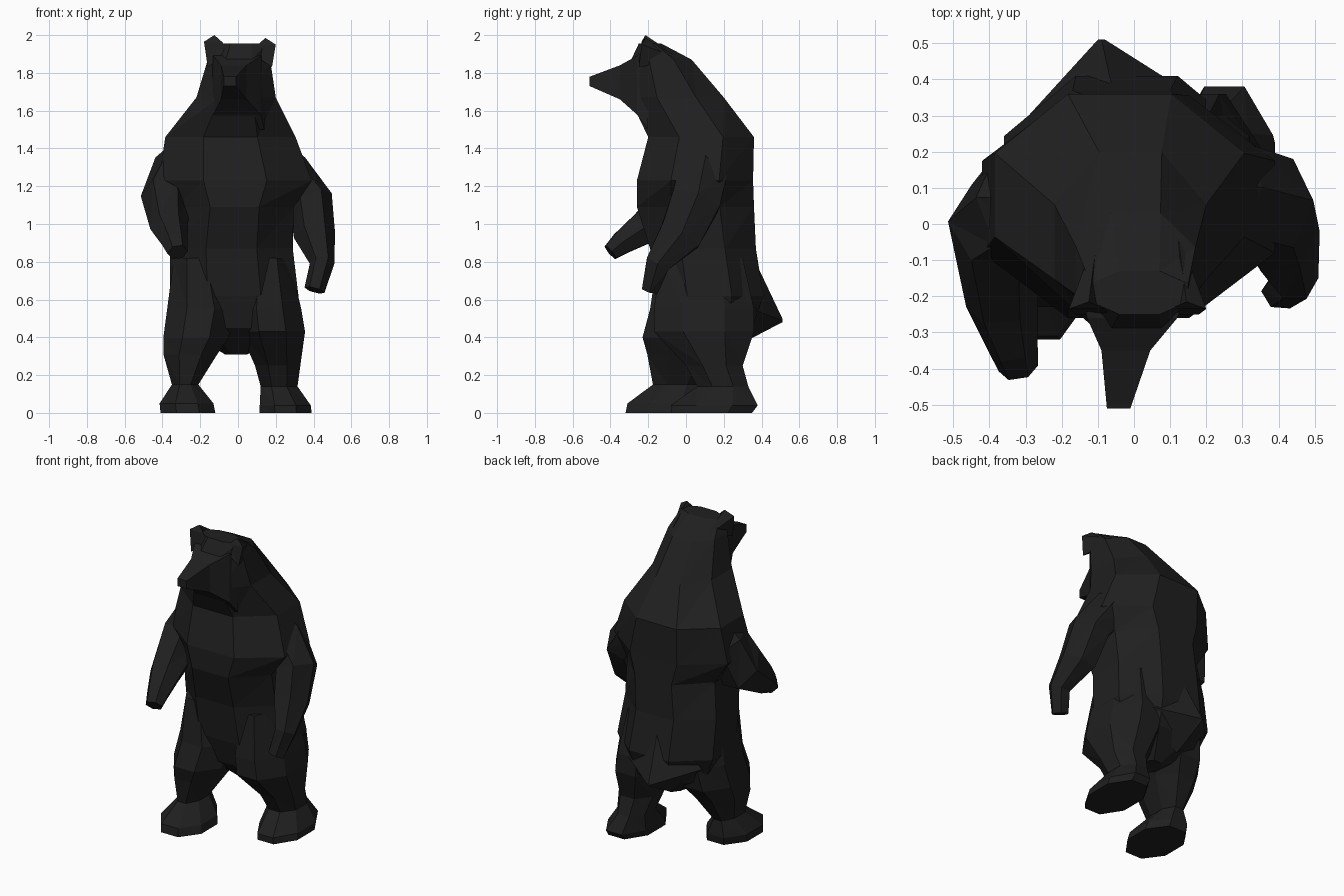
import bpy, bmesh, math
from mathutils import Vector

fur = bpy.data.materials.new("dark_fur")
fur.diffuse_color = (0.014, 0.014, 0.014, 1)


def skin(name, rings):
    """Closed flat-faced mesh through equal-length rings of points."""
    bm = bmesh.new()
    vr = [[bm.verts.new(p) for p in r] for r in rings]
    n = len(vr[0])
    for a, b in zip(vr, vr[1:]):
        for i in range(n):
            j = (i + 1) % n
            # Split each panel into triangles for the faceted look
            bm.faces.new((a[i], a[j], b[j]))
            bm.faces.new((a[i], b[j], b[i]))
    bm.faces.new(vr[0])
    bm.faces.new(vr[-1])
    bmesh.ops.recalc_face_normals(bm, faces=bm.faces)
    me = bpy.data.meshes.new(name)
    bm.to_mesh(me)
    bm.free()
    me.materials.append(fur)
    ob = bpy.data.objects.new(name, me)
    bpy.context.collection.objects.link(ob)
    return ob


def loft(name, sections, axis="z", n=8):
    """Sections are (level, u0, u1, v0, v1); polygon flats touch the limits."""
    rings = []
    for t, u0, u1, v0, v1 in sections:
        ring = []
        for k in range(n):
            a = 2 * math.pi * (k + 0.5) / n
            c = math.cos(math.pi / n)
            u = (u0 + u1) / 2 + (u1 - u0) / 2 * max(-1, min(1, math.cos(a) / c))
            v = (v0 + v1) / 2 + (v1 - v0) / 2 * max(-1, min(1, math.sin(a) / c))
            ring.append((u, v, t) if axis == "z" else (u, t, v))
        rings.append(ring)
    return skin(name, rings)


def limb(name, path, n=6):
    """Path points are (x, y, z, side radius, depth radius)."""
    pts = [Vector(p[:3]) for p in path]
    rings = []
    for i, p in enumerate(path):
        d = (pts[min(i + 1, len(pts) - 1)] - pts[max(i - 1, 0)]).normalized()
        depth = d.cross(Vector((1, 0, 0))).normalized()
        side = depth.cross(d)
        rings.append([pts[i] + side * p[3] * math.cos(2 * math.pi * k / n)
                      + depth * p[4] * math.sin(2 * math.pi * k / n) for k in range(n)])
    return skin(name, rings)


# Trunk, neck and skull; the chest flares out into the shoulders
body = loft("bear_body", [
    (0.31, -0.07, 0.05, 0.04, 0.20),
    (0.45, -0.29, 0.26, -0.11, 0.35),
    (0.62, -0.36, 0.32, -0.16, 0.41),
    (0.87, -0.36, 0.29, -0.19, 0.37),
    (1.09, -0.33, 0.295, -0.26, 0.36),
    (1.23, -0.42, 0.39, -0.26, 0.355),
    (1.46, -0.385, 0.305, -0.20, 0.36),
    (1.67, -0.22, 0.20, -0.30, 0.20),
    (1.87, -0.16, 0.17, -0.29, 0.03),
    (1.955, -0.12, 0.15, -0.25, -0.13)])

# Muzzle, turned slightly to one side
parts = [loft("muzzle", [
    (-0.20, -0.14, 0.14, 1.50, 1.90),
    (-0.26, -0.13, 0.12, 1.58, 1.89),
    (-0.35, -0.09, 0.045, 1.66, 1.84),
    (-0.51, -0.075, -0.01, 1.73, 1.78)], axis="y", n=4)]

# Ears: wedges running back into the nape
for name, xo, xi, s, top in (("right_ear", -0.18, -0.07, 1, 2.0),
                             ("left_ear", 0.20, 0.09, -1, 1.985)):
    parts.append(skin(name, [
        [(xo + 0.02 * s, -0.25, 1.83), (xi, -0.25, 1.89), (xo + 0.08 * s, -0.02, 1.87)],
        [(xo, -0.235, top - 0.035), (xi - 0.01 * s, -0.235, top - 0.04),
         (xo + 0.055 * s, -0.215, top)]]))

# Rump rising to a stub tail
parts.append(skin("tail", [
    [(-0.31, 0.28, 0.56), (-0.09, 0.28, 0.36), (0.22, 0.32, 0.56), (-0.05, 0.33, 0.88)],
    [(-0.10, 0.51, 0.49), (-0.09, 0.51, 0.48), (-0.08, 0.51, 0.49), (-0.09, 0.51, 0.50)]]))

# Right leg steps forward, left leg trails behind; feet are low wedges
parts.append(loft("right_leg", [
    (0.82, -0.34, -0.10, -0.15, 0.25),
    (0.55, -0.375, -0.02, -0.19, 0.28),
    (0.40, -0.395, -0.05, -0.23, 0.25),
    (0.31, -0.395, -0.11, -0.205, 0.18),
    (0.15, -0.35, -0.21, -0.175, 0.08),
    (0.05, -0.415, -0.13, -0.31, 0.09),
    (0.00, -0.41, -0.12, -0.32, 0.08)]))
parts.append(loft("left_leg", [
    (0.82, 0.05, 0.27, -0.13, 0.30),
    (0.55, 0.00, 0.335, -0.17, 0.36),
    (0.43, 0.01, 0.355, -0.17, 0.36),
    (0.25, 0.09, 0.33, 0.00, 0.30),
    (0.14, 0.12, 0.315, 0.06, 0.33),
    (0.04, 0.115, 0.385, -0.08, 0.38),
    (0.00, 0.115, 0.39, -0.08, 0.35)]))

# Arms: the right one reaches forward, the left one hangs
parts.append(limb("right_arm", [
    (-0.24, 0.07, 1.42, 0.08, 0.12),
    (-0.33, 0.06, 1.30, 0.12, 0.15),
    (-0.385, 0.00, 1.14, 0.13, 0.16),
    (-0.365, -0.22, 0.98, 0.10, 0.10),
    (-0.335, -0.34, 0.90, 0.07, 0.07),
    (-0.32, -0.40, 0.85, 0.055, 0.05)]))
parts.append(limb("left_arm", [
    (0.15, 0.10, 1.42, 0.08, 0.12),
    (0.26, 0.09, 1.28, 0.12, 0.15),
    (0.385, 0.05, 1.12, 0.12, 0.15),
    (0.405, -0.03, 0.94, 0.11, 0.13),
    (0.445, -0.15, 0.79, 0.065, 0.075),
    (0.405, -0.19, 0.65, 0.055, 0.05)]))

# Fuse all parts into one faceted skin
bpy.context.view_layer.objects.active = body
for part in parts:
    mod = body.modifiers.new(part.name, "BOOLEAN")
    mod.operation = "UNION"
    mod.solver = "EXACT"
    mod.object = part
    bpy.ops.object.modifier_apply(modifier=mod.name)
    bpy.data.objects.remove(part)
